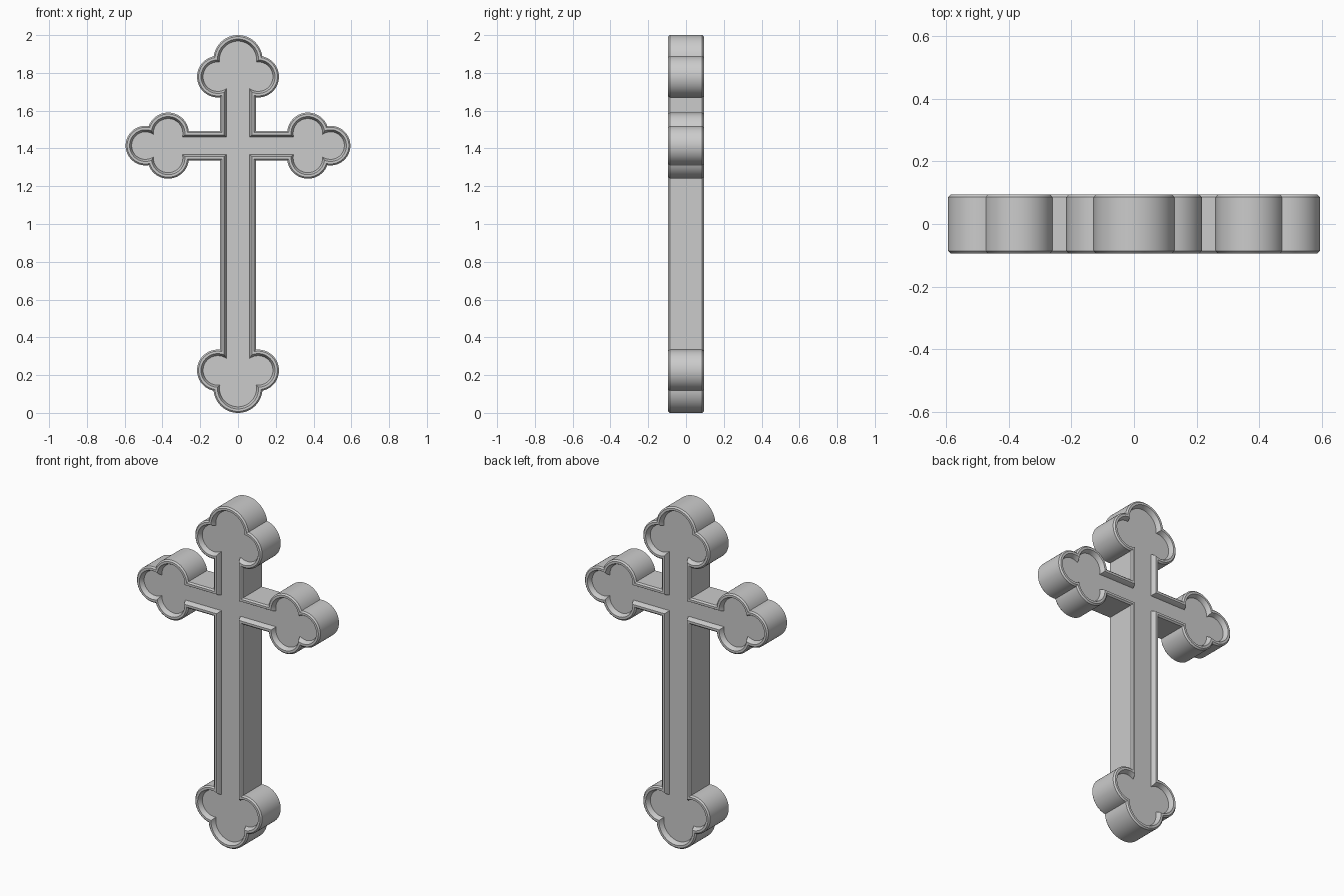
import bpy, bmesh
from math import atan2, cos, sin, sqrt, pi, hypot

if "Cube" in bpy.data.objects:
    bpy.data.objects.remove(bpy.data.objects["Cube"])

CZ = 1.415                 # height of the crossing
ARM, POST = 0.078, 0.094   # half widths of the bars
# bud: bar half width, side lobe (u, v, r), tip lobe (u, r); u runs outward from the crossing
SIDE_BUD = (ARM, 0.37, 0.065, 0.11, 0.49, 0.105)
TOP_BUD = (POST, 0.365, 0.107, 0.11, 0.455, 0.13)
FOOT_BUD = (POST, 1.19, 0.107, 0.11, 1.285, 0.13)


def arc(cu, cv, r, a, b, n):
    return [(cu + r * cos(a + (b - a) * i / n), cv + r * sin(a + (b - a) * i / n))
            for i in range(n + 1)]


def bud(spec, d):
    """Three-lobed bar end, inset by d, from the v<0 side round to v>0."""
    w, su, sv, sr, tu, tr = spec
    w, sr, tr = w - d, sr - d, tr - d
    # start on the bar edge
    a0 = atan2(w - sv, -sqrt(sr * sr - (w - sv) ** 2)) % (2 * pi)
    # notch where side lobe and tip lobe cross
    du, dv = tu - su, -sv
    dist = hypot(du, dv)
    k = (sr * sr - tr * tr + dist * dist) / (2 * dist)
    h = sqrt(sr * sr - k * k)
    nu, nv = su + (k * du - h * dv) / dist, sv + (k * dv + h * du) / dist
    half = arc(su, sv, sr, a0, atan2(nv - sv, nu - su), 24)
    half += arc(tu, 0, tr, atan2(nv, nu - tu), 0, 16)[1:]
    return [(u, -v) for u, v in half] + half[-2::-1]


def outline(d):
    """Whole cross outline inset by d, counter-clockwise in x, z."""
    pts = []
    for q, spec in enumerate((SIDE_BUD, TOP_BUD, SIDE_BUD, FOOT_BUD)):
        c, s = ((1, 0), (0, 1), (-1, 0), (0, -1))[q]
        pts += [(u * c - v * s, CZ + u * s + v * c) for u, v in bud(spec, d)]
        x, z = ((1, 1), (-1, 1), (-1, -1), (1, -1))[q]
        pts.append((x * (POST - d), CZ + z * (ARM - d)))
    return pts


# Rim section (inset, distance from mid plane): chamfer, flat rim, sloped wall
rim = [(0, 0.086), (0.008, 0.094), (0.021, 0.094), (0.025, 0.088), (0.032, 0.066)]
section = [(d, -y) for d, y in reversed(rim)] + rim

bm = bmesh.new()
rings = [[bm.verts.new((x, y, z)) for x, z in outline(d)] for d, y in section]
for a, b in zip(rings, rings[1:]):
    for i in range(len(a)):
        j = (i + 1) % len(a)
        bm.faces.new((a[i], a[j], b[j], b[i]))
# Recessed panels, front and back
bm.faces.new(rings[0])
bm.faces.new(rings[-1])
bmesh.ops.recalc_face_normals(bm, faces=bm.faces)

mesh = bpy.data.meshes.new("budded_cross")
bm.to_mesh(mesh)
bm.free()
cross = bpy.data.objects.new("budded_cross", mesh)
bpy.context.collection.objects.link(cross)
bpy.context.view_layer.objects.active = cross
cross.select_set(True)
bpy.ops.object.shade_smooth_by_angle(angle=0.4)
